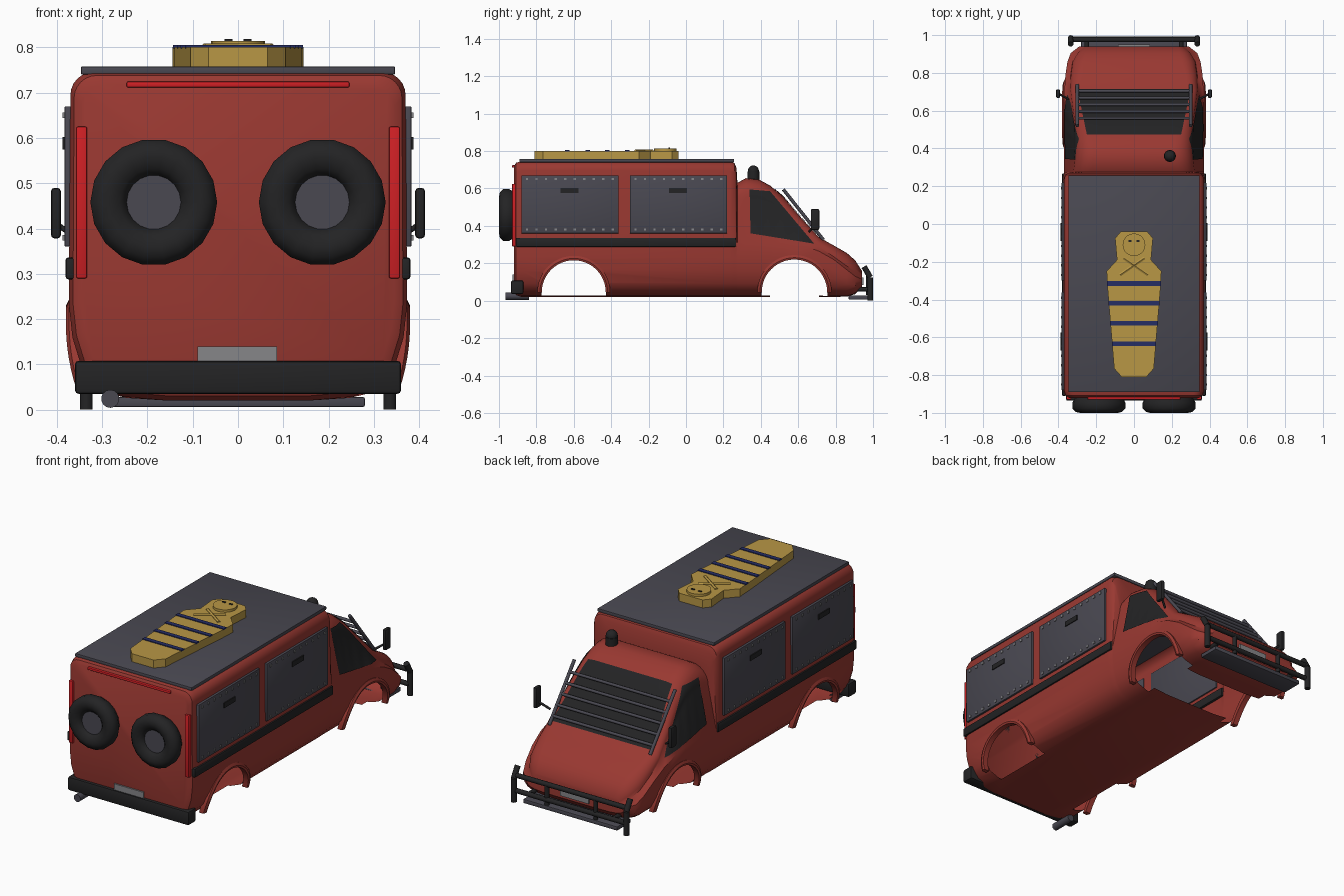
import bpy, bmesh, math
from mathutils import Vector
from mathutils.bvhtree import BVHTree

if "Cube" in bpy.data.objects:
    bpy.data.objects.remove(bpy.data.objects["Cube"])


def mat(name, rgb):
    m = bpy.data.materials.new(name)
    m.diffuse_color = (*rgb, 1)
    m.use_nodes = True
    m.node_tree.nodes["Principled BSDF"].inputs["Base Color"].default_value = m.diffuse_color
    return m


RED = mat("body red", (0.32, 0.04, 0.031))
GREY = mat("panel grey", (0.067, 0.065, 0.083))
BLACK = mat("rubber black", (0.017, 0.017, 0.018))
LIGHT = mat("plate grey", (0.24, 0.24, 0.25))
LAMP = mat("lamp red", (0.62, 0.014, 0.018))
GOLD = mat("casket gold", (0.48, 0.31, 0.06))
NAVY = mat("stripe navy", (0.018, 0.026, 0.13))


def finish(bm, name, material, smooth=None):
    bmesh.ops.recalc_face_normals(bm, faces=bm.faces)
    me = bpy.data.meshes.new(name)
    bm.to_mesh(me)
    bm.free()
    me.materials.append(material)
    ob = bpy.data.objects.new(name, me)
    bpy.context.collection.objects.link(ob)
    if smooth:
        bpy.ops.object.select_all(action='DESELECT')
        ob.select_set(True)
        bpy.context.view_layer.objects.active = ob
        bpy.ops.object.shade_smooth_by_angle(angle=math.radians(smooth))
    return ob


def box(name, x, y, z, material, bevel=0.0):
    """Box from (min, max) ranges, with optional bevelled edges."""
    bm = bmesh.new()
    bmesh.ops.create_cube(bm, size=1)
    for v in bm.verts:
        v.co = [(a + b) / 2 + c * (b - a) for c, (a, b) in zip(v.co, (x, y, z))]
    if bevel:
        bmesh.ops.bevel(bm, geom=bm.edges[:], offset=bevel, segments=2, profile=0.5, affect='EDGES')
    return finish(bm, name, material, 40 if bevel else None)


def rod(name, a, b, r, material, sides=10):
    a, b = Vector(a), Vector(b)
    bm = bmesh.new()
    bmesh.ops.create_cone(bm, cap_ends=True, segments=sides, radius1=r, radius2=r, depth=(b - a).length)
    q = (b - a).to_track_quat('Z', 'Y')
    for v in bm.verts:
        v.co = q @ v.co + (a + b) / 2
    return finish(bm, name, material, 40)


def loft(rings, closed=False):
    """Skin a list of point rings; cap the ends, or join last to first."""
    bm = bmesh.new()
    vs = [[bm.verts.new(p) for p in ring] for ring in rings]
    n = len(vs[0])
    pairs = list(zip(vs, vs[1:])) + ([(vs[-1], vs[0])] if closed else [])
    for a, b in pairs:
        for i in range(n):
            j = (i + 1) % n
            bm.faces.new((a[i], a[j], b[j], b[i]))
    if not closed:
        bm.faces.new(vs[0])
        bm.faces.new(vs[-1])
    return bm


# --- Body shell: cross-sections lofted from tail to nose
def section(y, z0, zb, z1, w, wt, r):
    low = [(0.42, 0), (0.68, 0.03), (0.84, 0.11), (0.925, 0.25), (0.98, 0.48), (1, 0.72), (1, 1)]
    half = [(w * a, z0 + (zb - z0) * f) for a, f in low]
    for i in range(7):
        t = math.pi / 2 * i / 6
        half.append((wt - r + r * math.cos(t), z1 - r + r * math.sin(t)))
    return [(x, y, z) for x, z in half] + [(-x, y, z) for x, z in reversed(half)]


stations = [
    (-0.92, .05, .31, .72, .345, .345, .05), (-0.908, .03, .31, .738, .364, .362, .05),
    (-0.88, .02, .31, .745, .373, .37, .05), (0.235, .02, .31, .745, .373, .37, .05),
    (0.26, .02, .31, .735, .372, .364, .05), (0.27, .02, .31, .71, .371, .35, .05),
    (0.275, .02, .31, .63, .371, .325, .10), (0.32, .02, .31, .655, .371, .318, .10),
    (0.39, .02, .31, .648, .371, .312, .10), (0.45, .02, .31, .615, .371, .310, .09),
    (0.52, .02, .31, .555, .371, .313, .08), (0.61, .02, .30, .45, .37, .325, .06),
    (0.71, .02, .265, .34, .368, .338, .05), (0.79, .02, .22, .295, .363, .335, .06),
    (0.86, .022, .165, .255, .352, .325, .07), (0.905, .035, .13, .215, .335, .30, .06),
    (0.94, .07, .115, .16, .29, .26, .03)]
body = finish(loft([section(*s) for s in stations]), "body_shell", RED)

# --- Wheel openings cut into the side walls, leaving the shell hollow
ARCHES = [(-0.60, 0.173), (0.58, 0.177)]
AZ = 0.045
for cy, r in ARCHES:
    for s in (-1, 1):
        cut = rod("arch_cutter", (s * 0.24, cy, AZ), (s * 0.5, cy, AZ), r, RED, 40)
        cut.hide_render = True
        bpy.context.view_layer.objects.active = body
        m = body.modifiers.new("arch", 'BOOLEAN')
        m.operation, m.solver, m.object = 'DIFFERENCE', 'EXACT', cut
        bpy.ops.object.modifier_apply(modifier=m.name)
        bpy.data.objects.remove(cut)
bm = bmesh.new()
bm.from_mesh(body.data)
inner = [f for f in bm.faces if any(
    all(math.hypot(v.co.y - cy, v.co.z - AZ) < r + 1e-3 for v in f.verts) for cy, r in ARCHES)]
bmesh.ops.delete(bm, geom=inner, context='FACES')
bm.to_mesh(body.data)
tree = BVHTree.FromBMesh(bm)
bm.free()
bpy.ops.object.select_all(action='DESELECT')
body.select_set(True)
bpy.context.view_layer.objects.active = body
bpy.ops.object.shade_smooth_by_angle(angle=math.radians(35))

# --- Raised lips around the wheel openings
for cy, r in ARCHES:
    for s in (-1, 1):
        rings = []
        for i in range(25):
            t = math.pi * i / 24
            ring = []
            for rr, dx in ((r - .002, -.03), (r - .002, 0), (r + .008, .003), (r + .022, -.004), (r + .022, -.03)):
                z = AZ + rr * math.sin(t)
                x = 0.377 - 1.1 * max(0, 0.19 - z) ** 2 + dx
                ring.append((s * x, cy + rr * math.cos(t), z))
            rings.append(ring)
        finish(loft(rings), "wheel_arch_lip", RED, 40)


# --- Glass laid over the cab surface
def glass(name, corners, origin, direction, n=14):
    a, b, c, d = [Vector(p) for p in corners]
    bm, grid = bmesh.new(), []
    for i in range(n + 1):
        row = []
        for j in range(n + 1):
            u, v = i / n, j / n
            p = (a * (1 - u) + b * u) * (1 - v) + (d * (1 - u) + c * u) * v
            hit, normal, _, _ = tree.ray_cast(p + Vector(origin), Vector(direction))
            row.append(bm.verts.new(hit - Vector(direction) * 0.005) if hit else None)
        grid.append(row)
    for i in range(n):
        for j in range(n):
            q = (grid[i][j], grid[i + 1][j], grid[i + 1][j + 1], grid[i][j + 1])
            if all(q):
                bm.faces.new(q)
    ob = finish(bm, name, BLACK, 40)
    if ob.data.polygons[0].normal.dot(Vector(direction)) > 0:
        ob.data.flip_normals()


glass("windscreen", [(-.25, .475, 0), (.25, .475, 0), (.30, .715, 0), (-.30, .715, 0)], (0, 0, 1), (0, 0, -1))
for s in (-1, 1):
    glass("side_window", [(0, .34, .595), (0, .45, .585), (0, .685, .305), (0, .345, .36)], (s, 0, 0), (-s, 0, 0))

# --- Windscreen guard
for s in (-1, 1):
    rod("guard_post", (s * .30, .52, .595), (s * .30, .735, .325), .009, GREY)
for i in range(5):
    y = 0.56 + i * 0.036
    z = 0.595 - (y - 0.52) * 1.256
    rod("guard_bar", (-.30, y, z), (.30, y, z), .008, GREY)

# --- Side lockers, rivets, handles, rub strips and mirrors
for s in (-1, 1):
    def side(name, y, z, x0, x1, material, bevel=0.0):
        return box(name, sorted((s * x0, s * x1)), y, z, material, bevel)
    side("rub_strip", (-.91, .268), (.288, .336), .36, .381, BLACK, .006)
    for y0 in (-.88, -.30):
        side("locker_door", (y0, y0 + .52), (.36, .67), .365, .383, GREY, .003)
        side("locker_handle", (y0 + .21, y0 + .305), (.575, .602), .38, .388, BLACK)
        for i in range(10):
            y = y0 + .03 + i * .051
            for z in (.38, .65):
                side("rivet", (y - .006, y + .006), (z - .006, z + .006), .38, .387, LIGHT)
    rod("mirror_arm", (s * .345, .66, .37), (s * .40, .69, .41), .006, BLACK)
    side("mirror", (.667, .713), (.378, .49), .391, .413, BLACK, .008)
    side("tail_lamp", (-.93, -.90), (.29, .625), .333, .358, LAMP, .004)

# --- Roof sheet and beacon
box("roof_sheet", (-.347, .347), (-.89, .257), (.74, .758), GREY, .003)
rod("beacon_base", (.19, .36, .63), (.19, .36, .69), .032, BLACK, 16)
bm = bmesh.new()
bmesh.ops.create_uvsphere(bm, u_segments=16, v_segments=10, radius=.03)
bmesh.ops.translate(bm, verts=bm.verts, vec=(.19, .36, .693))
finish(bm, "beacon_dome", BLACK, 60)

# --- Casket on the roof with stripes, face and crossed arms
half = [(.07, -.04), (.10, -.075), (.09, -.19), (.145, -.25), (.14, -.34), (.105, -.765), (.065, -.81)]
outline = half + [(-x, y) for x, y in reversed(half)]
finish(loft([[(x, y, z) for x, y in outline] for z in (.755, .801)]), "casket", GOLD)
for y, w in ((-.315, .143), (-.42, .135), (-.525, .1275), (-.635, .117)):
    box("casket_stripe", (-w, w), (y - .012, y + .012), (.798, .805), NAVY)
rod("casket_face", (0, -.11, .80), (0, -.11, .814), .06, GOLD, 20)
for s in (-1, 1):
    box("casket_eye", sorted((s * .012, s * .03)), (-.094, -.086), (.813, .818), BLACK)
    rod("casket_arm", (s * .075, -.27, .80), (-s * .055, -.18, .80), .009, GOLD, 6)

# --- Spare wheels on the rear wall
tyre = [(.06, -.92), (.06, -.975), (.075, -.99), (.10, -1), (.122, -.995), (.14, -.977), (.14, -.945), (.125, -.92)]
for s in (-1, 1):
    cx, cz = s * .186, .458
    rings = [[(cx + r * math.cos(t), y, cz + r * math.sin(t)) for r, y in tyre]
             for t in (2 * math.pi * i / 18 for i in range(18))]
    finish(loft(rings, True), "spare_tyre", BLACK, 45)
    rod("spare_hub", (cx, -.91, cz), (cx, -.975, cz), .061, GREY, 18)

# --- Rear bumper, plates, lamp and exhaust
box("rear_bumper", (-.36, .36), (-.935, -.87), (.035, .108), BLACK, .008)
box("rear_plate", (-.089, .086), (-.928, -.90), (.105, .14), LIGHT)
box("high_brake_lamp", (-.246, .246), (-.93, -.90), (.711, .725), LAMP, .004)
rod("exhaust", (-.282, -.965, .024), (-.282, -.84, .024), .02, GREY, 14)

# --- Nose plate, skid bar and bull bar
box("front_plate", (-.085, .085), (.93, .95), (.085, .125), LIGHT)
box("skid_bar", (-.28, .28), (.87, .985), (.006, .028), GREY, .004)
for s in (-1, 1):
    for a, b in (((.952, .182), (.985, .125)), ((.985, .125), (.985, .0))):
        rod("bull_bar_post", (s * .335, *a), (s * .335, *b), .015, BLACK)
    rod("bull_bar_upright", (s * .145, .975, .03), (s * .145, .975, .142), .012, BLACK)
    rod("bull_bar_mount", (s * .25, .87, .06), (s * .25, .975, .06), .012, BLACK)
for y, z in ((.975, .14), (.98, .06)):
    rod("bull_bar_rail", (-.335, y, z), (.335, y, z), .013, BLACK)
